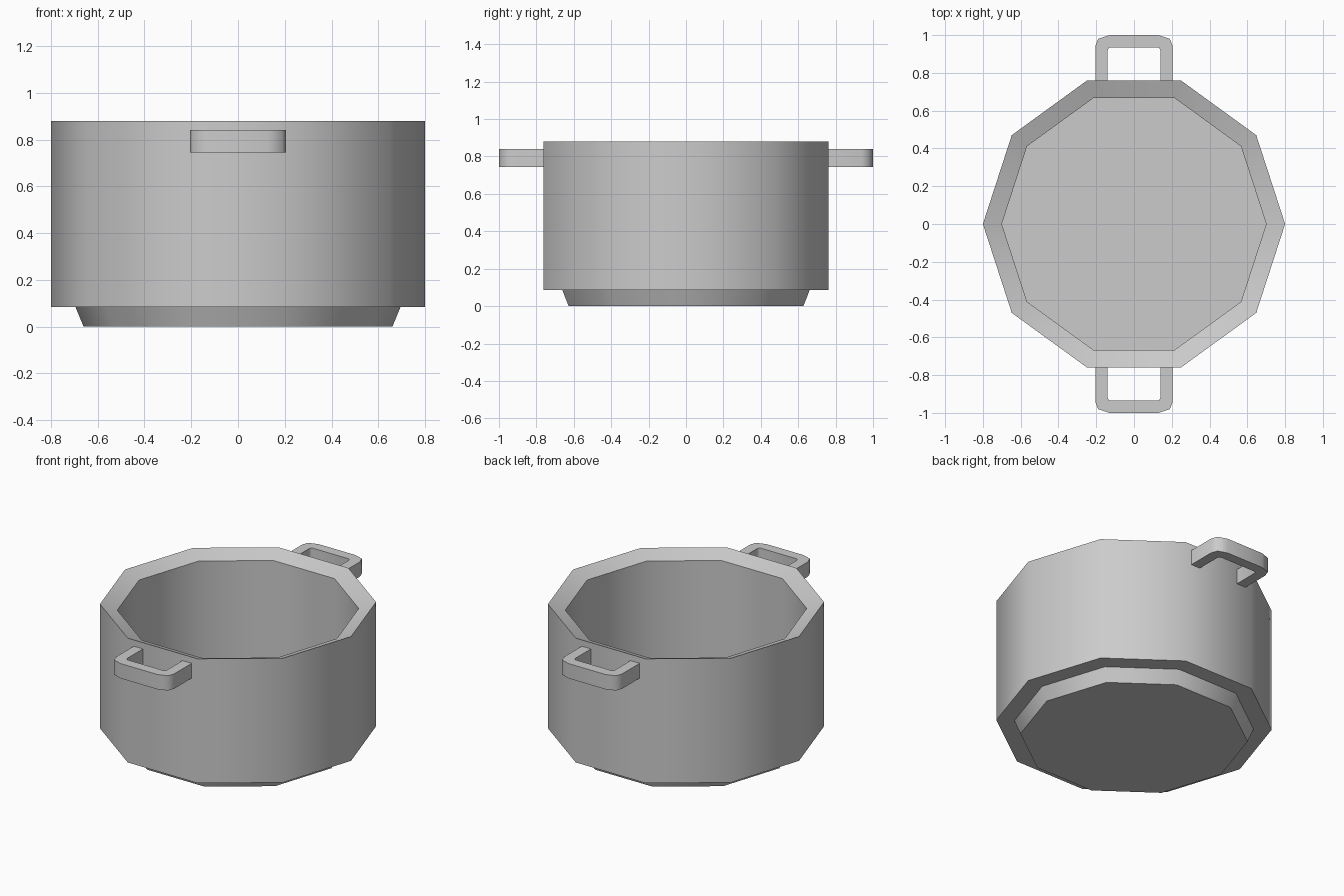
import bpy, bmesh
from math import cos, sin, radians, tau

if "Cube" in bpy.data.objects:
    bpy.data.objects.remove(bpy.data.objects["Cube"])

SIDES = 10


def finish(name, bm):
    bmesh.ops.recalc_face_normals(bm, faces=bm.faces)
    mesh = bpy.data.meshes.new(name)
    bm.to_mesh(mesh)
    bm.free()
    obj = bpy.data.objects.new(name, mesh)
    bpy.context.collection.objects.link(obj)
    bpy.ops.object.select_all(action='DESELECT')
    obj.select_set(True)
    bpy.context.view_layer.objects.active = obj
    bpy.ops.object.shade_smooth_by_angle(angle=radians(52))
    return obj


# Pot: one (radius, z) profile from under the base, over the sloped rim, to the floor
def make_pot(profile):
    bm = bmesh.new()
    rings = [[bm.verts.new((r * cos(tau * i / SIDES), r * sin(tau * i / SIDES), z))
              for i in range(SIDES)] for r, z in profile]
    for a, b in zip(rings, rings[1:]):
        for i in range(SIDES):
            j = (i + 1) % SIDES
            bm.faces.new((a[i], a[j], b[j], b[i]))
    bm.faces.new(rings[0])
    bm.faces.new(rings[-1])
    return finish("pot_body", bm)


# Handle: flat U-shaped strip, extruded upward; side is +1 (back) or -1 (front)
def make_handle(name, side):
    outer = [(0.205, 0.75), (0.205, 0.94), (0.19, 0.98), (0.13, 1.0)]
    inner = [(0.14, 0.75), (0.14, 0.92), (0.135, 0.93), (0.125, 0.935)]
    bm = bmesh.new()
    loops = []
    for half in (outer, inner):
        path = half + [(-x, y) for x, y in reversed(half)]
        loops.append([bm.verts.new((x, side * y, 0.745)) for x, y in path])
    o, n = loops
    faces = [bm.faces.new((o[i], o[i + 1], n[i + 1], n[i])) for i in range(len(o) - 1)]
    ext = bmesh.ops.extrude_face_region(bm, geom=faces, use_keep_orig=True)
    top = [v for v in ext["geom"] if isinstance(v, bmesh.types.BMVert)]
    bmesh.ops.translate(bm, verts=top, vec=(0, 0, 0.095))
    return finish(name, bm)


make_pot([(0.66, 0), (0.695, 0.085), (0.8, 0.085), (0.8, 0.88), (0.7, 0.84), (0.7, 0.1)])
make_handle("back_handle", 1)
make_handle("front_handle", -1)
